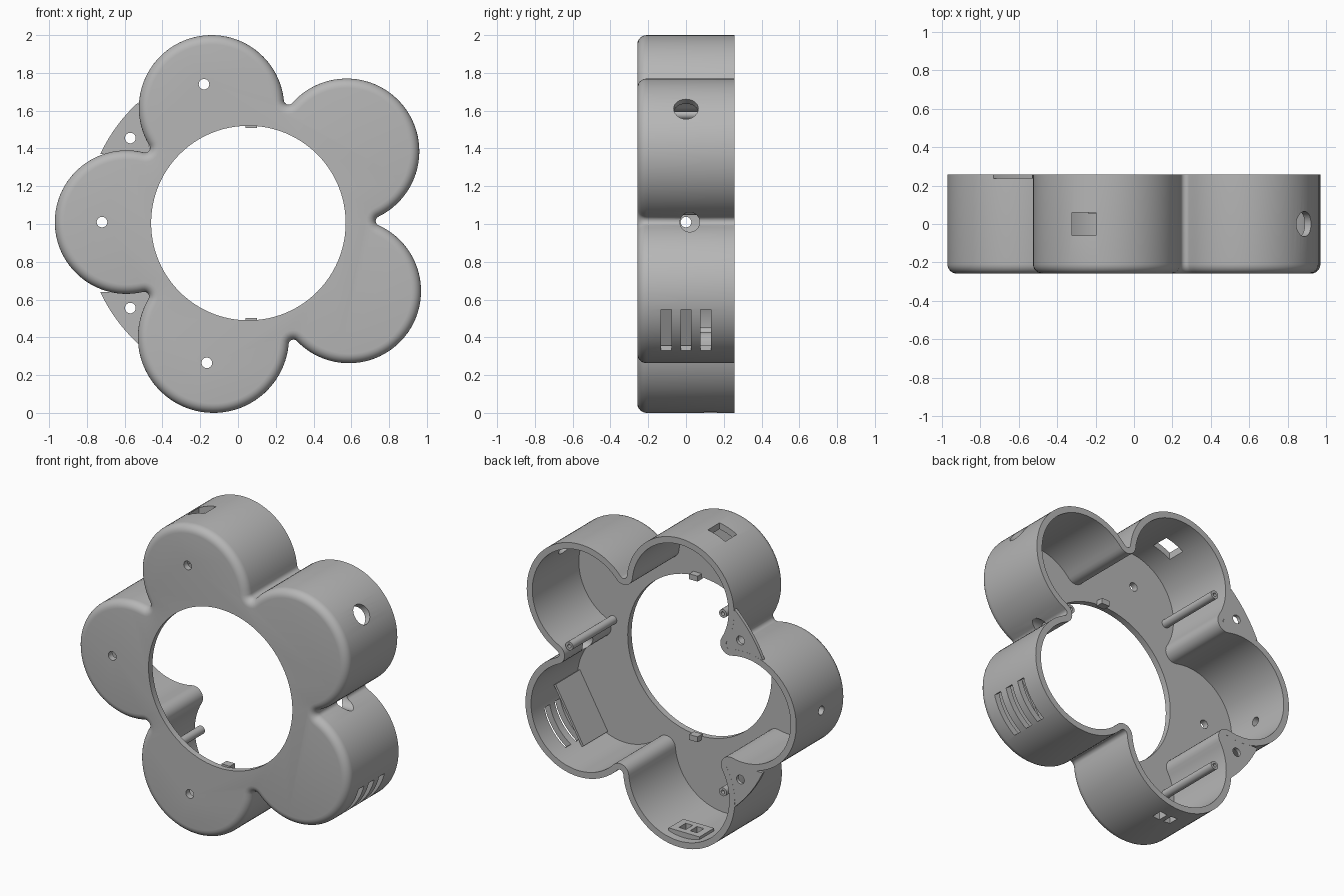
import bpy, bmesh, math
from mathutils import Vector, Matrix

cube = bpy.data.objects.get("Cube")
if cube:
    bpy.data.objects.remove(cube, do_unlink=True)

gray = bpy.data.materials.new("plain_gray")
gray.use_nodes = True
gray.diffuse_color = (0.47, 0.47, 0.47, 1)
gray.node_tree.nodes["Principled BSDF"].inputs["Base Color"].default_value = (0.47, 0.47, 0.47, 1)

FRONT, BACK = -0.258, 0.258
WALL, ROUND, CREASE = 0.04, 0.05, 0.025
HUB = Vector((0.055, 1.005))
# Petal centres (x, z) and radii, counter-clockwise from the upper one on the model's left
PETALS = [(Vector((0.575, 1.385)), 0.385), (Vector((-0.14, 1.615)), 0.385),
          (Vector((-0.59, 1.01)), 0.38), (Vector((-0.13, 0.4)), 0.4),
          (Vector((0.587, 0.645)), 0.382)]


def make(name, bm):
    bmesh.ops.recalc_face_normals(bm, faces=bm.faces)
    mesh = bpy.data.meshes.new(name)
    bm.to_mesh(mesh)
    bm.free()
    obj = bpy.data.objects.new(name, mesh)
    bpy.context.collection.objects.link(obj)
    mesh.materials.append(gray)
    return obj


def add_box(bm, centre, size, tilt=0):
    m = Matrix.Translation(centre) @ Matrix.Rotation(tilt, 4, 'Y') @ Matrix.Diagonal((*size, 1))
    bmesh.ops.create_cube(bm, size=1, matrix=m)


def add_rod(bm, start, end, radius, sides=32):
    a, b = Vector(start), Vector(end)
    m = Matrix.Translation((a + b) / 2) @ (b - a).to_track_quat('Z', 'Y').to_matrix().to_4x4()
    bmesh.ops.create_cone(bm, cap_ends=True, segments=sides, radius1=radius,
                          radius2=radius, depth=(b - a).length, matrix=m)


def cut(obj, bm):
    # Subtract the cutter shapes for good, then drop them
    cutter = make("cutter", bm)
    cutter.hide_render = True
    mod = obj.modifiers.new("cut", 'BOOLEAN')
    mod.operation, mod.solver, mod.object = 'DIFFERENCE', 'EXACT', cutter
    bpy.context.view_layer.objects.active = obj
    bpy.ops.object.modifier_apply(modifier=mod.name)
    bpy.data.objects.remove(cutter, do_unlink=True)


def finish(obj):
    bpy.ops.object.select_all(action='DESELECT')
    obj.select_set(True)
    bpy.context.view_layer.objects.active = obj
    bpy.ops.object.shade_smooth_by_angle(angle=math.radians(30))


def crease_centre(i):
    (a, ra), (b, rb) = PETALS[i], PETALS[(i + 1) % 5]
    ra, rb = ra + CREASE, rb + CREASE
    d = (b - a).length
    along = (d * d + ra * ra - rb * rb) / (2 * d)
    u = (b - a) / d
    return a + u * along + Vector((u.y, -u.x)) * math.sqrt(ra * ra - along * along)


def arc(c, r, start, end, steps, sign):
    a0 = math.atan2(*(start - c).yx)
    sweep = sign * ((sign * (math.atan2(*(end - c).yx) - a0)) % math.tau)
    return [c + r * Vector((math.cos(a0 + sweep * k / steps), math.sin(a0 + sweep * k / steps)))
            for k in range(steps + 1)]


def outline(inset):
    # Five petal arcs joined by small concave arcs
    pts = []
    for i, (c, r) in enumerate(PETALS):
        before, after = crease_centre(i - 1 if i else 4), crease_centre(i)
        pts += arc(c, r - inset, before, after, 48, 1)
        pts += arc(after, CREASE + inset, c, PETALS[(i + 1) % 5][0], 8, -1)[1:-1]
    return pts


# Flower shell: cup profile swept around the outline, open at the back
profile = [(WALL, FRONT + WALL), (WALL, BACK), (0, BACK)]
for k in range(7):
    t = math.pi / 2 * k / 6
    profile.append((ROUND * (1 - math.cos(t)), FRONT + ROUND * (1 - math.sin(t))))
bm = bmesh.new()
rings = [[bm.verts.new((p.x, y, p.y)) for p in outline(inset)] for inset, y in profile]
for a, b in zip(rings, rings[1:]):
    for i in range(len(a)):
        j = (i + 1) % len(a)
        bm.faces.new((a[i], a[j], b[j], b[i]))
bm.faces.new(rings[0])
bm.faces.new(rings[-1])
shell = make("flower_shell", bm)

# Openings in the shell
bm = bmesh.new()
add_rod(bm, (HUB.x, -0.4, HUB.y), (HUB.x, -0.17, HUB.y), 0.515, 96)
for x, z in ((-0.18, 1.74), (-0.72, 1.01), (-0.165, 0.265)):
    add_rod(bm, (x, -0.4, z), (x, -0.17, z), 0.028)
add_rod(bm, (-1.1, 0, 1.01), (-0.85, 0, 1.01), 0.028)
add_rod(bm, (0.6, 0.02, 1.01), (0.95, 0.02, 1.01), 0.052)
c, r = PETALS[0]
out = Vector((math.cos(math.radians(36)), 0, math.sin(math.radians(36))))
hub = Vector((c.x, 0, c.y))
add_rod(bm, hub + out * 0.25, hub + out * 0.5, 0.065)
add_box(bm, (-0.26, 0, 1.97), (0.125, 0.12, 0.2))
cut(shell, bm)

# Vent slots, following the petal curve
c, r = PETALS[4]
vent = math.radians(35)
out = Vector((math.cos(vent), 0, -math.sin(vent)))
hub = Vector((c.x, 0, c.y))
bm = bmesh.new()
for y in (-0.105, 0, 0.105):
    add_box(bm, hub + out * 0.365 + Vector((0, y, 0)), (0.17, 0.055, 0.265), vent)
cut(shell, bm)

# Port block on the floor of the lowest petal, with two slots through it and the wall
bm = bmesh.new()
add_box(bm, (-0.13, 0.13, 0.05), (0.22, 0.15, 0.05))
port = make("port_block", bm)
for obj in (shell, port):
    bm = bmesh.new()
    for x in (-0.17, -0.09):
        add_box(bm, (x, 0.13, 0.04), (0.05, 0.07, 0.2))
    cut(obj, bm)
    finish(obj)

# Baffle plate standing behind the vents
bm = bmesh.new()
tilt = math.radians(30)
out = Vector((math.cos(tilt), 0, -math.sin(tilt)))
add_box(bm, hub + out * 0.268 + Vector((0, -0.1, 0)), (0.015, 0.26, 0.4), tilt)
make("vent_baffle", bm)

# Thin rear mounting ears between the petals
for name, side in (("upper_ear", 1), ("lower_ear", -1)):
    bm = bmesh.new()
    edge = arc(HUB, 0.865, Vector((-0.525, 1.64)), Vector((-0.73, 1.37)), 16, 1)
    pts = [Vector((-0.46, 1.37))] + edge
    verts = [bm.verts.new((p.x, 0.236, HUB.y + side * (p.y - HUB.y))) for p in pts]
    face = bm.faces.new(verts)
    new = bmesh.ops.extrude_face_region(bm, geom=[face])["geom"]
    bmesh.ops.translate(bm, vec=(0, 0.0215, 0),
                        verts=[g for g in new if isinstance(g, bmesh.types.BMVert)])
    ear = make(name, bm)
    bm = bmesh.new()
    z = HUB.y + side * 0.45
    add_rod(bm, (-0.57, 0.1, z), (-0.57, 0.4, z), 0.028)
    cut(ear, bm)
    finish(ear)

# Screw posts with pilot holes
for name, x, z in (("upper_post", -0.425, 1.58), ("lower_post", -0.425, 0.425),
                   ("side_post", 0.675, 1.075)):
    bm = bmesh.new()
    add_rod(bm, (x, FRONT + 0.02, z), (x, 0.23, z), 0.027, 24)
    post = make(name, bm)
    bm = bmesh.new()
    add_rod(bm, (x, 0.1, z), (x, 0.3, z), 0.012, 16)
    cut(post, bm)
    finish(post)

# Small clips at the rim of the round opening
for name, z in (("upper_clip", 1.525), ("lower_clip", 0.485)):
    bm = bmesh.new()
    add_box(bm, (0.07, -0.2, z), (0.06, 0.05, 0.035))
    make(name, bm)
